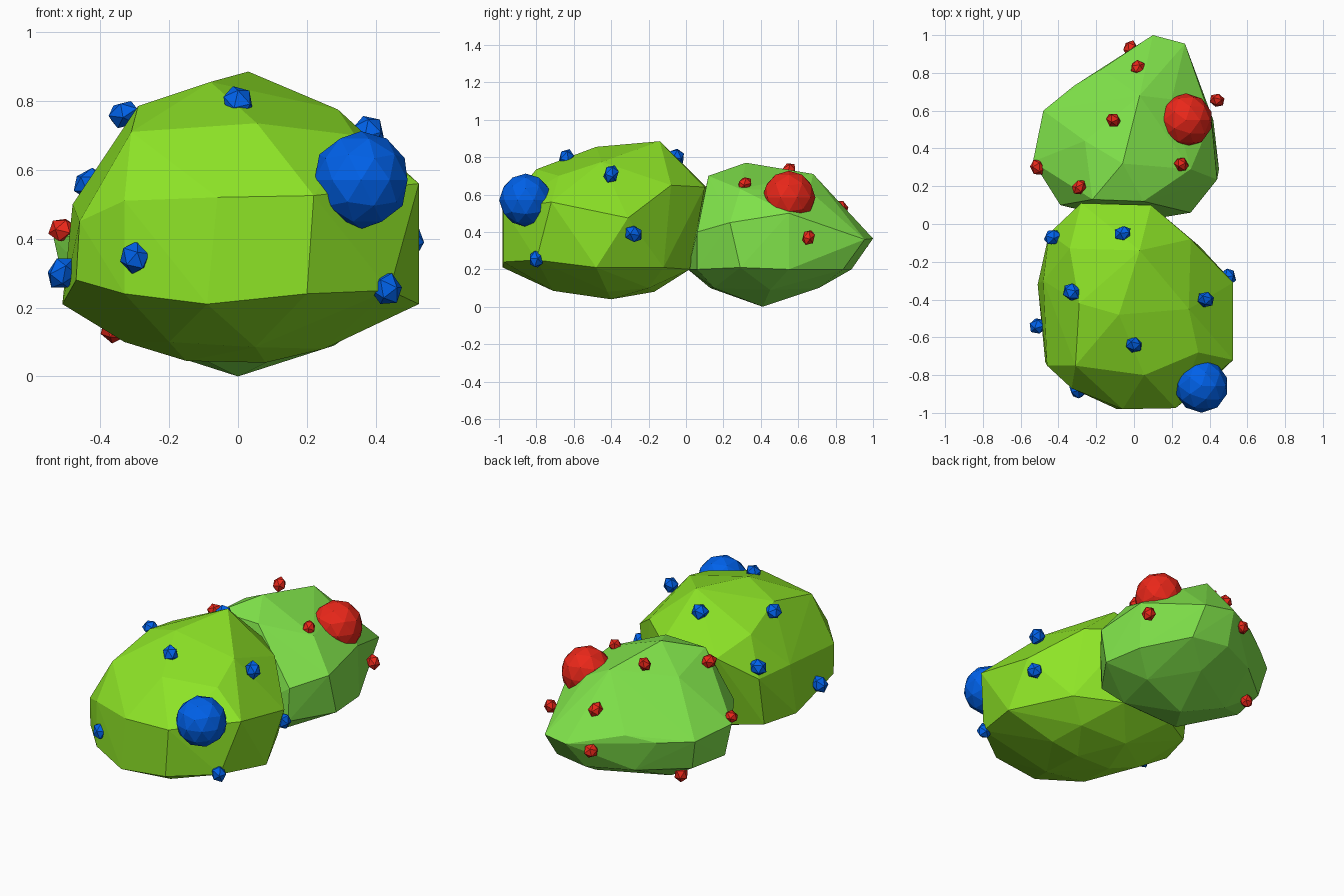
import bpy, bmesh, random
from mathutils import Matrix, Vector

random.seed(4)


def material(name, rgb):
    m = bpy.data.materials.new(name)
    m.diffuse_color = (*rgb, 1)
    return m


def finish(bm, name, mat):
    me = bpy.data.meshes.new(name)
    bmesh.ops.recalc_face_normals(bm, faces=bm.faces)
    bm.to_mesh(me)
    bm.free()
    me.materials.append(mat)
    ob = bpy.data.objects.new(name, me)
    bpy.context.collection.objects.link(ob)


# faceted bush: hull wrapped around rings of guide points
def bush(name, points, mat):
    bm = bmesh.new()
    for p in points:
        bm.verts.new(p)
    bmesh.ops.convex_hull(bm, input=bm.verts)
    loose = [v for v in bm.verts if not v.link_faces]
    bmesh.ops.delete(bm, geom=loose, context='VERTS')
    finish(bm, name, mat)


# small berries: squashed, randomly turned icospheres
def berries(name, places, radius, mat):
    bm = bmesh.new()
    for p in places:
        turn = Matrix.Rotation(random.uniform(0, 6.28), 4,
                               Vector((random.random(), random.random(), 0.3)).normalized())
        m = Matrix.Translation(p) @ turn @ Matrix.Diagonal((1, 0.88, 1.12, 1))
        bmesh.ops.create_icosphere(bm, subdivisions=1, radius=radius, matrix=m)
    finish(bm, name, mat)


def big_berry(name, place, radius, mat):
    bm = bmesh.new()
    bmesh.ops.create_icosphere(bm, subdivisions=2, radius=radius,
                               matrix=Matrix.Translation(place))
    finish(bm, name, mat)


leaf = material("leaf_green", (0.27, 0.78, 0.02))
light_leaf = material("light_leaf_green", (0.22, 0.78, 0.07))
blue = material("berry_blue", (0.0, 0.12, 0.82))
red = material("berry_red", (0.82, 0.02, 0.01))

# front bush: crown, shoulder, skirt, underside
bush("front_bush", [
    (0.03, -0.14, 0.885), (-0.08, -0.48, 0.855), (0.29, -0.45, 0.775),
    (-0.29, -0.42, 0.785), (-0.34, -0.13, 0.71), (-0.31, -0.75, 0.71),
    (0.055, -0.80, 0.735), (0.34, -0.68, 0.70),
    (-0.33, -0.87, 0.51), (-0.06, -0.98, 0.52), (0.22, -0.975, 0.525),
    (0.525, -0.72, 0.56), (0.525, -0.31, 0.475), (0.30, -0.08, 0.65),
    (0.09, 0.10, 0.64), (-0.28, 0.11, 0.64), (-0.45, -0.05, 0.50),
    (-0.48, -0.30, 0.50), (-0.46, -0.75, 0.45),
    (-0.09, -0.98, 0.21), (0.20, -0.975, 0.24), (0.44, -0.80, 0.25),
    (0.525, -0.48, 0.21), (0.35, -0.12, 0.21), (0.09, 0.02, 0.20),
    (-0.25, 0.02, 0.20), (-0.45, -0.10, 0.21), (-0.51, -0.32, 0.21),
    (-0.47, -0.73, 0.28), (-0.33, -0.87, 0.24),
    (0.05, -0.71, 0.085), (-0.20, -0.68, 0.10), (-0.15, -0.40, 0.045),
    (0.08, -0.40, 0.04), (0.25, -0.42, 0.08), (0.22, -0.20, 0.10),
    (-0.33, -0.35, 0.10), (-0.08, -0.17, 0.08),
], leaf)

# back bush
bush("back_bush", [
    (-0.06, 0.32, 0.77), (0.03, 0.68, 0.71), (0.20, 0.66, 0.62),
    (0.05, 0.12, 0.70), (-0.22, 0.13, 0.70), (0.30, 0.29, 0.63),
    (-0.26, 0.44, 0.65),
    (0.10, 1.0, 0.365), (0.27, 0.955, 0.36), (0.41, 0.55, 0.50),
    (0.44, 0.235, 0.45), (0.30, 0.06, 0.40), (-0.39, 0.10, 0.42),
    (-0.535, 0.33, 0.40), (-0.48, 0.60, 0.38), (-0.32, 0.73, 0.38),
    (-0.17, 0.82, 0.42),
    (0.27, 0.84, 0.20), (0.05, 0.885, 0.20), (0.42, 0.55, 0.20),
    (0.45, 0.29, 0.21), (0.29, 0.06, 0.20), (0.0, 0.01, 0.20),
    (-0.35, 0.09, 0.20), (-0.49, 0.33, 0.20), (-0.44, 0.57, 0.20),
    (-0.20, 0.77, 0.20),
    (0.10, 0.71, 0.10), (0.0, 0.41, 0.0), (-0.25, 0.50, 0.08),
    (-0.20, 0.13, 0.10), (0.20, 0.15, 0.10), (0.28, 0.45, 0.09),
], light_leaf)

# berries on the front bush
big_berry("big_blue_berry", (0.357, -0.857, 0.57), 0.142, blue)
berries("blue_berries", [
    (-0.43, -0.07, 0.56), (-0.06, -0.05, 0.80), (0.38, -0.40, 0.71),
    (-0.33, -0.36, 0.76), (-0.51, -0.54, 0.30), (0.0, -0.64, 0.795),
    (-0.30, -0.88, 0.345), (0.50, -0.28, 0.39), (0.43, -0.80, 0.255),
], 0.047, blue)

# berries on the back bush
big_berry("big_red_berry", (0.275, 0.55, 0.585), 0.142, red)
berries("red_berries", [
    (-0.02, 0.93, 0.33), (0.02, 0.83, 0.53), (-0.11, 0.55, 0.73),
    (0.44, 0.655, 0.37), (0.25, 0.315, 0.655), (-0.29, 0.195, 0.66),
    (-0.51, 0.30, 0.425), (-0.36, 0.56, 0.14),
], 0.041, red)
